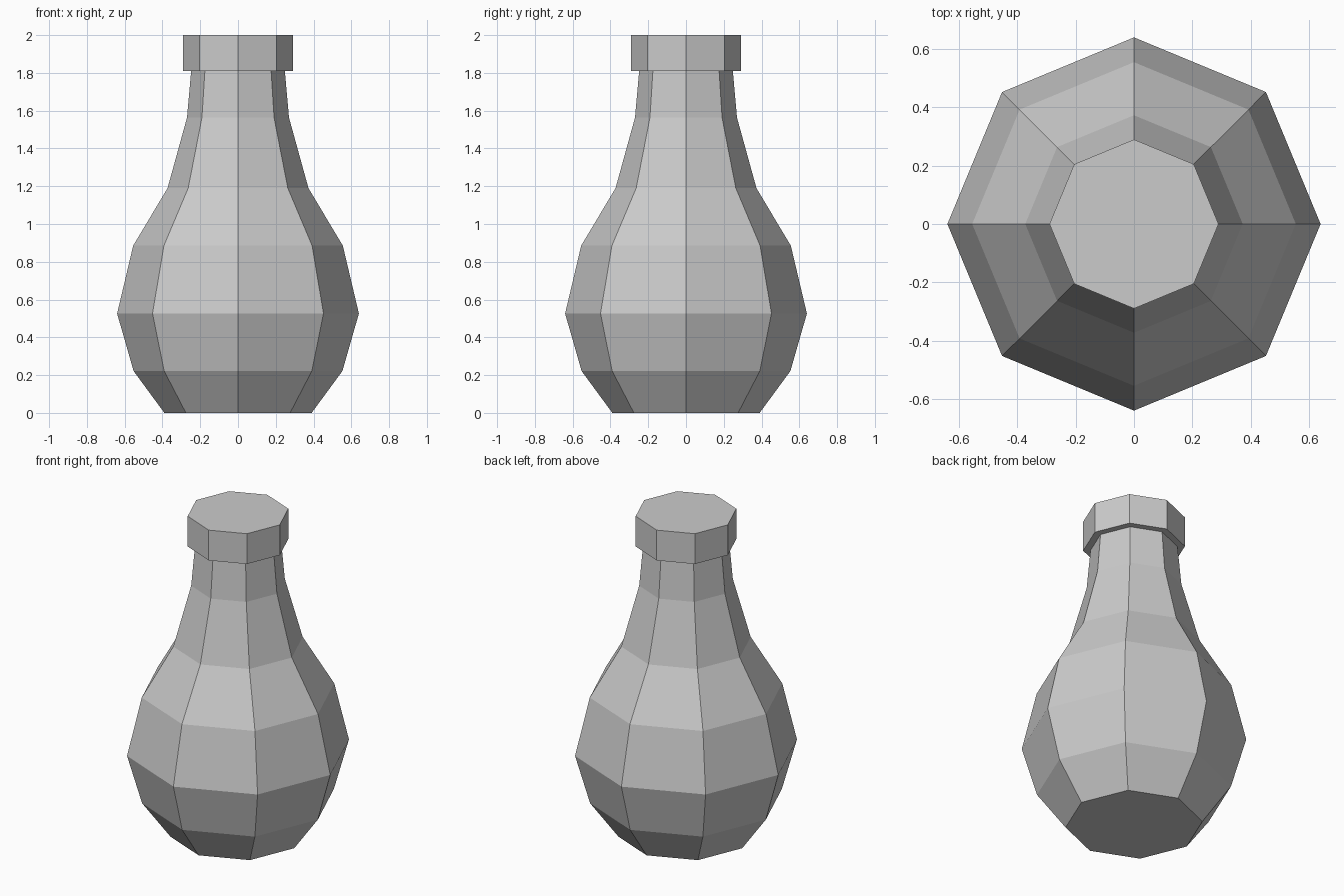
import bpy, bmesh
from math import cos, sin, pi

if "Cube" in bpy.data.objects:
    bpy.data.objects.remove(bpy.data.objects["Cube"])

SIDES = 8


def lathe(name, profile, close_bottom=False, close_top=False):
    """Revolve (radius, height) pairs around z with flat facets."""
    bm = bmesh.new()
    rings = [[bm.verts.new((r * cos(2 * pi * i / SIDES), r * sin(2 * pi * i / SIDES), z))
              for i in range(SIDES)] for r, z in profile]
    for low, high in zip(rings, rings[1:]):
        for i in range(SIDES):
            j = (i + 1) % SIDES
            bm.faces.new((low[i], low[j], high[j], high[i]))
    if close_bottom:
        bm.faces.new(rings[0][::-1])
    if close_top:
        bm.faces.new(rings[-1])
    mesh = bpy.data.meshes.new(name)
    bm.to_mesh(mesh)
    bm.free()
    obj = bpy.data.objects.new(name, mesh)
    bpy.context.collection.objects.link(obj)
    return obj


# Round belly tapering into a narrow neck
lathe("bottle_body", [(0.39, 0), (0.553, 0.222), (0.64, 0.526), (0.555, 0.885),
                      (0.373, 1.19), (0.27, 1.563), (0.248, 1.81)], close_bottom=True)

# Wider cap, its underside meeting the neck
lathe("bottle_cap", [(0.248, 1.81), (0.29, 1.81), (0.29, 2.0)], close_top=True)
